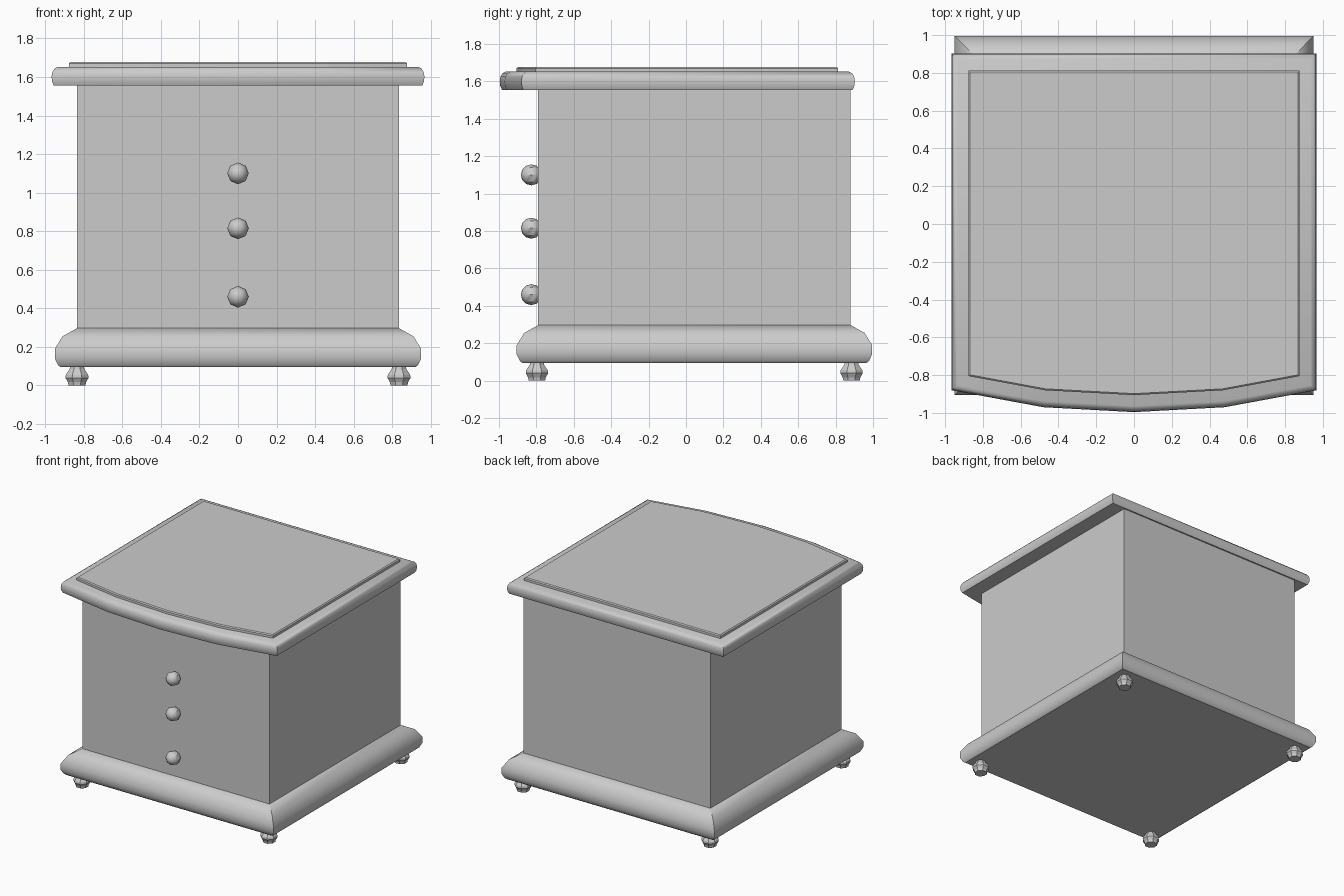
import bpy, bmesh, math
from mathutils import Vector, Matrix

if "Cube" in bpy.data.objects:
    bpy.data.objects.remove(bpy.data.objects["Cube"])


def finish(name, bm, angle=None):
    bmesh.ops.recalc_face_normals(bm, faces=bm.faces[:])
    mesh = bpy.data.meshes.new(name)
    bm.to_mesh(mesh)
    bm.free()
    ob = bpy.data.objects.new(name, mesh)
    bpy.context.collection.objects.link(ob)
    if angle:
        bpy.ops.object.select_all(action='DESELECT')
        ob.select_set(True)
        bpy.context.view_layer.objects.active = ob
        bpy.ops.object.shade_smooth_by_angle(angle=math.radians(angle))
    return ob


def offset(poly, d):
    """Mitred outward offset of a counter-clockwise outline."""
    out = []
    n = len(poly)
    for i in range(n):
        a, b, c = (Vector(poly[(i + k) % n]) for k in (-1, 0, 1))
        e, f = (b - a).normalized(), (c - b).normalized()
        n1, n2 = Vector((e.y, -e.x)), Vector((f.y, -f.x))
        out.append(b + (n1 + n2) * d / (1 + n1.dot(n2)))
    return out


def stack(name, poly, profile, angle=None):
    """Closed solid from an outline swept through (offset, z) steps."""
    bm = bmesh.new()
    rings = [[bm.verts.new((p.x, p.y, z)) for p in offset(poly, d)] for d, z in profile]
    n = len(poly)
    for r, s in zip(rings, rings[1:]):
        for i in range(n):
            j = (i + 1) % n
            bm.faces.new((r[i], r[j], s[j], s[i]))
    bm.faces.new(rings[0][::-1])
    bm.faces.new(rings[-1])
    return finish(name, bm, angle)


W, FRONT, BACK = 0.835, -0.79, 0.88
drawers = [(0.335, 0.635, 0.46), (0.71, 0.93, 0.815), (1.005, 1.23, 1.10)]

# Cabinet body with shallow drawer panels sunk into the front
bm = bmesh.new()
xs = [-W, -0.77, 0.77, W]
zs = [0.29] + [z for d in drawers for z in d[:2]] + [1.56]
grid = [[bm.verts.new((x, FRONT, z)) for x in xs] for z in zs]
panels = []
for r in range(len(zs) - 1):
    for c in range(3):
        f = bm.faces.new((grid[r][c], grid[r][c + 1], grid[r + 1][c + 1], grid[r + 1][c]))
        if c == 1 and r % 2 == 1:
            panels.append(f)
rim = [e for e in bm.edges if e.is_boundary]
bmesh.ops.inset_individual(bm, faces=panels, thickness=0.005, depth=-0.012)
ext = bmesh.ops.extrude_edge_only(bm, edges=rim)['geom']
bmesh.ops.translate(bm, vec=(0, BACK - FRONT, 0),
                    verts=[v for v in ext if isinstance(v, bmesh.types.BMVert)])
bmesh.ops.contextual_create(bm, geom=[e for e in ext if isinstance(e, bmesh.types.BMEdge)
                                      and e.is_boundary])
finish("cabinet_body", bm)

# Plinth moulding
body = [(-W, FRONT), (W, FRONT), (W, BACK), (-W, BACK)]
stack("plinth", body, [(0.085, 0.095), (0.098, 0.105), (0.115, 0.14), (0.115, 0.19),
                       (0.075, 0.255), (0.0, 0.297)], 35)

# Bow-fronted top with rounded edge, and the raised panel on it
top = [(-0.967, -0.88), (-0.48, -0.97), (0, -0.996), (0.48, -0.97), (0.967, -0.88),
       (0.967, 0.903), (-0.967, 0.903)]
stack("top_slab", top, [(-0.012, 1.555), (-0.003, 1.575), (0, 1.60), (-0.004, 1.625),
                        (-0.015, 1.643), (-0.032, 1.652)], 40)
stack("top_panel", top, [(-0.09, 1.645), (-0.09, 1.67), (-0.098, 1.677)])

# Drawer knobs
for i, d in enumerate(drawers):
    bm = bmesh.new()
    bmesh.ops.create_uvsphere(bm, u_segments=8, v_segments=6, radius=0.056,
                              matrix=Matrix.Translation((0, -0.827, d[2]))
                              @ Matrix.Rotation(math.pi / 2, 4, 'X'))
    finish(f"drawer_knob_{i + 1}", bm, 40)

# Turned feet
circle = [(math.cos(k * math.pi / 4 + math.pi / 8), math.sin(k * math.pi / 4 + math.pi / 8))
          for k in range(8)]
foot_profile = [(0.046, 0), (0.05, 0.018), (0.063, 0.04), (0.061, 0.055), (0.04, 0.085), (0.036, 0.105)]
apothem = math.cos(math.pi / 8)
for side, x in (("left", -W), ("right", W)):
    for end, y in (("front", -0.797), ("back", 0.885)):
        foot = stack(f"{end}_{side}_foot", circle,
                     [(r * 1.03 * apothem - apothem, z) for r, z in foot_profile])
        foot.location = (x, y, 0)
